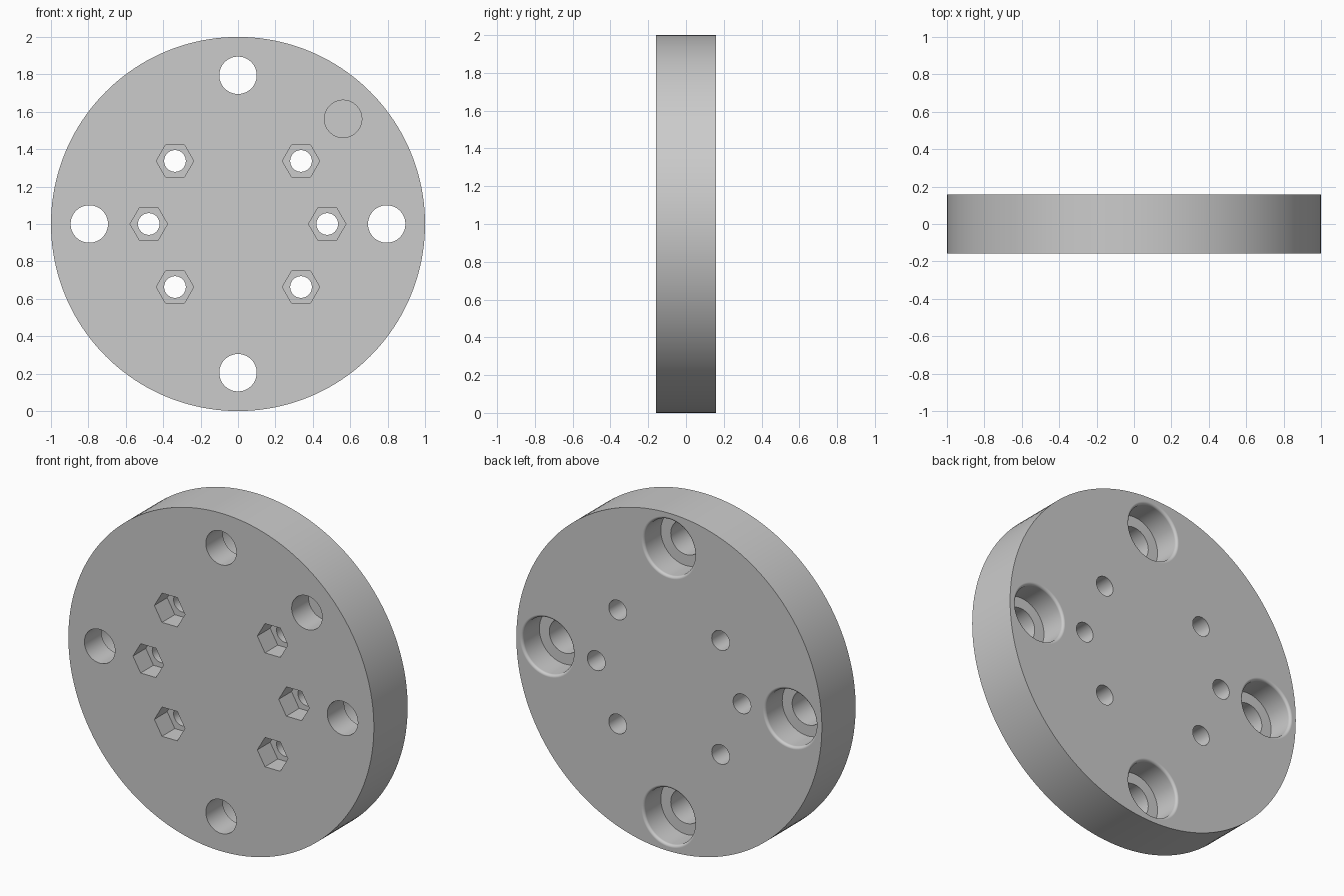
import bpy, bmesh, math

if "Cube" in bpy.data.objects:
    bpy.data.objects.remove(bpy.data.objects["Cube"], do_unlink=True)

HALF = 0.158     # half thickness of the plate
MID = 1.0        # height of the plate centre

grey = bpy.data.materials.new("plain grey")
grey.use_nodes = True
grey.diffuse_color = (0.6, 0.6, 0.6, 1)
grey.node_tree.nodes["Principled BSDF"].inputs["Base Color"].default_value = (0.6, 0.6, 0.6, 1)


def turned(name, profile, x=0, z=0, sides=64):
    """Solid of revolution about the y axis from (radius, y) pairs."""
    bm = bmesh.new()
    rings = []
    for r, y in profile:
        angles = [2 * math.pi * i / sides for i in range(sides)]
        rings.append([bm.verts.new((x + r * math.cos(a), y, MID + z + r * math.sin(a)))
                      for a in angles])
    for low, high in zip(rings, rings[1:]):
        for i in range(sides):
            j = (i + 1) % sides
            bm.faces.new((low[i], low[j], high[j], high[i]))
    bm.faces.new(rings[0])
    bm.faces.new(rings[-1])
    bmesh.ops.recalc_face_normals(bm, faces=bm.faces)
    mesh = bpy.data.meshes.new(name)
    bm.to_mesh(mesh)
    bm.free()
    mesh.materials.append(grey)
    obj = bpy.data.objects.new(name, mesh)
    bpy.context.collection.objects.link(obj)
    return obj


plate = turned("round_plate", [(1, -HALF), (1, HALF)], sides=160)
bpy.context.view_layer.objects.active = plate
plate.select_set(True)


def cut(profile, x, z, sides=64):
    """Remove a turned shape from the plate."""
    cutter = turned("cutter", profile, x, z, sides)
    cutter.hide_render = True
    mod = plate.modifiers.new("cut", 'BOOLEAN')
    mod.operation = 'DIFFERENCE'
    mod.solver = 'EXACT'
    mod.object = cutter
    bpy.ops.object.modifier_apply(modifier=mod.name)
    bpy.data.objects.remove(cutter, do_unlink=True)


# Four mounting holes with round-lipped counterbores at the back
lip, bore = 0.016, 0.165
arc = [(bore + lip * (1 - math.cos(t)), HALF - lip + lip * math.sin(t))
       for t in (math.radians(18 * i) for i in range(6))]
mount = [(0.1, -0.3), (0.1, 0), (bore, 0)] + arc + [(bore + lip, 0.3)]
for x, z in ((1, 0), (-1, 0), (0, 1), (0, -1)):
    cut(mount, 0.795 * x, 0.795 * z)

# Blind locating hole in the front
cut([(0.1, -0.3), (0.1, 0)], 0.562, 0.562)

# Six bolt holes with hexagonal nut pockets in the front
for side in (-1, 1):
    for x, z in ((0.337, 0.337), (0.477, 0), (0.337, -0.337)):
        cut([(0.1, -0.3), (0.1, 0.12 - HALF)], side * x, z, sides=6)
        cut([(0.058, -0.3), (0.058, 0.3)], side * x, z, sides=40)

# Smooth curved walls, crisp rims
bpy.ops.object.shade_smooth_by_angle(angle=math.radians(30))
weighted = plate.modifiers.new("even_normals", 'WEIGHTED_NORMAL')
weighted.keep_sharp = True
